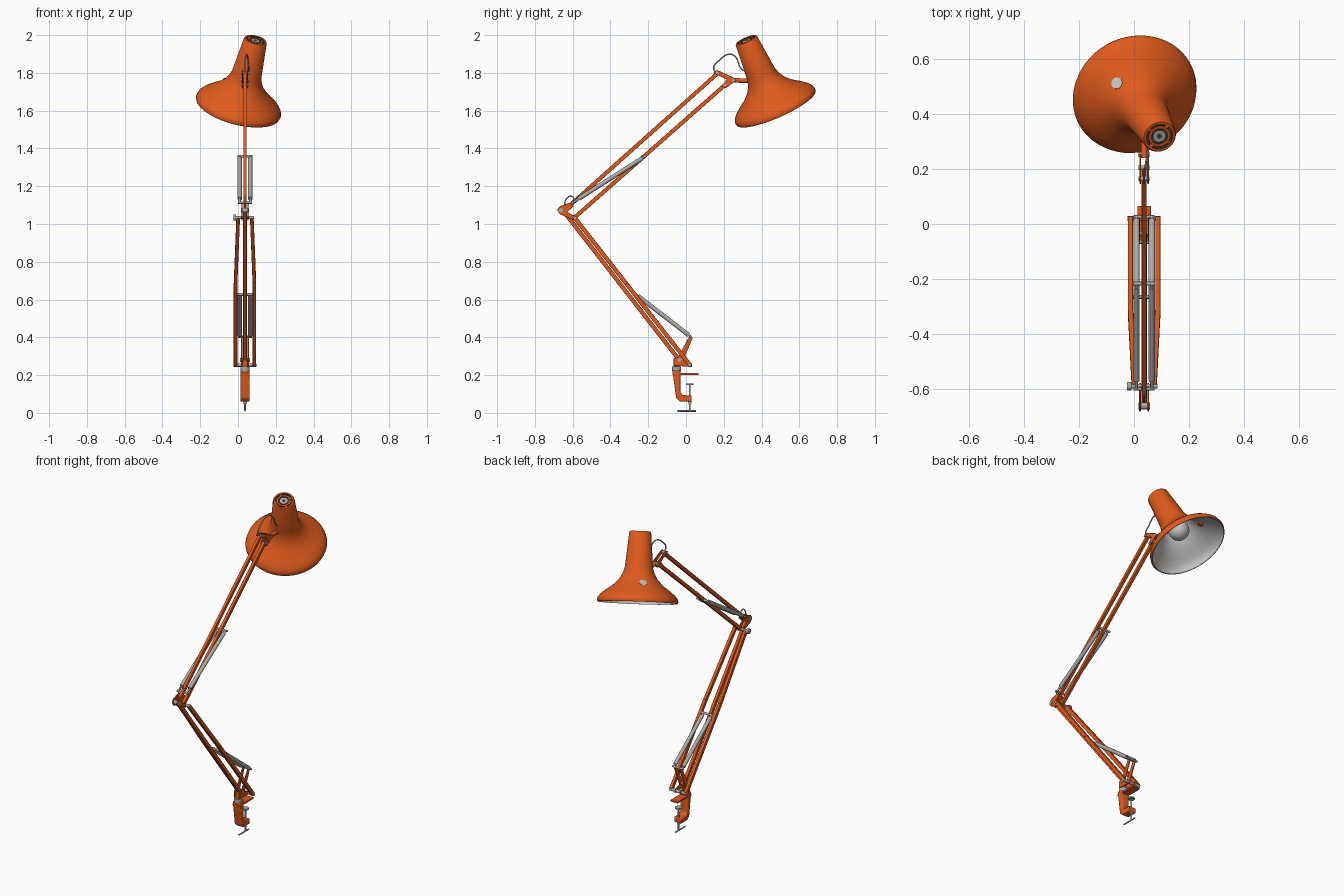
import bpy, bmesh, math
from mathutils import Vector, Matrix

if "Cube" in bpy.data.objects:
    bpy.data.objects.remove(bpy.data.objects["Cube"])

CX = 0.037          # x of the arm's centre plane
made = []


def material(name, rgb):
    m = bpy.data.materials.new(name)
    m.use_nodes = True
    m.diffuse_color = (*rgb, 1)
    m.node_tree.nodes["Principled BSDF"].inputs["Base Color"].default_value = (*rgb, 1)
    return m


ORANGE = material("orange_paint", (0.75, 0.105, 0.012))
STEEL = material("grey_steel", (0.42, 0.42, 0.41))
WHITE = material("white_enamel", (0.56, 0.55, 0.54))
DARK = material("dark_plastic", (0.06, 0.05, 0.045))


def finish(name, bm, mats, bevel=0):
    bmesh.ops.recalc_face_normals(bm, faces=bm.faces)
    mesh = bpy.data.meshes.new(name)
    bm.to_mesh(mesh)
    bm.free()
    ob = bpy.data.objects.new(name, mesh)
    bpy.context.collection.objects.link(ob)
    for m in mats:
        mesh.materials.append(m)
    if bevel:
        mod = ob.modifiers.new("Soft edges", 'BEVEL')
        mod.width, mod.segments = bevel, 2
    made.append(ob)
    return ob


def frame(p, q):
    """Matrix at the middle of p-q, z along it and x kept sideways."""
    z = (q - p).normalized()
    ref = Vector((1, 0, 0)) if abs(z.x) < 0.9 else Vector((0, 1, 0))
    y = z.cross(ref).normalized()
    rot = Matrix((y.cross(z), y, z)).transposed().to_4x4()
    return Matrix.Translation((p + q) / 2) @ rot


def beam(name, p, q, w, h, mat=ORANGE):
    p, q = Vector(p), Vector(q)
    bm = bmesh.new()
    size = Matrix.Diagonal((w, h, (q - p).length, 1))
    bmesh.ops.create_cube(bm, size=1, matrix=frame(p, q) @ size)
    return finish(name, bm, [mat], 0.002)


def rod(name, p, q, r, mat=STEEL, sides=20):
    p, q = Vector(p), Vector(q)
    bm = bmesh.new()
    bmesh.ops.create_cone(bm, cap_ends=True, segments=sides, radius1=r, radius2=r,
                          depth=(q - p).length, matrix=frame(p, q))
    return finish(name, bm, [mat])


def axle(name, y, z, half, r, mat=STEEL):
    return rod(name, (CX - half, y, z), (CX + half, y, z), r, mat)


def plate(name, outline, x, thick, bevel=0.002):
    """Side outline of (y, z) points, extruded across x."""
    bm = bmesh.new()
    face = bm.faces.new([bm.verts.new((x - thick / 2, y, z)) for y, z in outline])
    ext = bmesh.ops.extrude_face_region(bm, geom=[face])
    bmesh.ops.translate(bm, vec=(thick, 0, 0),
                        verts=[v for v in ext["geom"] if isinstance(v, bmesh.types.BMVert)])
    return finish(name, bm, [ORANGE], bevel)


def wire(name, pts, r):
    """Round steel wire along a smooth path."""
    cu = bpy.data.curves.new(name, 'CURVE')
    cu.dimensions = '3D'
    cu.bevel_depth, cu.bevel_resolution = r, 2
    cu.resolution_u = 6
    sp = cu.splines.new('BEZIER')
    sp.bezier_points.add(len(pts) - 1)
    for k, p in zip(sp.bezier_points, pts):
        k.co = p
        k.handle_left_type = k.handle_right_type = 'AUTO'
    tmp = bpy.data.objects.new(name + "_path", cu)
    bpy.context.collection.objects.link(tmp)
    dg = bpy.context.evaluated_depsgraph_get()
    mesh = bpy.data.meshes.new_from_object(tmp.evaluated_get(dg))
    bpy.data.objects.remove(tmp)
    mesh.materials.clear()
    mesh.materials.append(STEEL)
    ob = bpy.data.objects.new(name, mesh)
    bpy.context.collection.objects.link(ob)
    made.append(ob)


def spring(name, p, q, start):
    """Close-wound spring as a smooth barrel with thin hook ends."""
    p, q = Vector(p), Vector(q)
    rod(name, p.lerp(q, start), p.lerp(q, .96), 0.0115)
    rod(name + "_hook", p, q, 0.006, sides=12)


# Table clamp
plate("clamp_body", [(-.072, .225), (-.03, .225), (-.03, .112), (-.018, .094), (.03, .092),
                     (.03, .06), (-.034, .06), (-.052, .078)], CX, 0.05, bevel=0.005)
plate("clamp_top_jaw", [(-.072, .2), (.066, .2), (.066, .211), (-.072, .211)], CX, 0.05)
rod("clamp_screw", (CX, .02, .012), (CX, .02, .15), 0.005)
rod("clamp_pad", (CX, .02, .147), (CX, .02, .155), 0.02)
rod("clamp_nut", (CX, .02, .05), (CX, .02, .062), 0.01)
rod("clamp_handle", (CX, -.045, .01), (CX, .052, .01), 0.004)
rod("swivel_collar", (CX, -.05, .222), (CX, -.05, .245), 0.024)
rod("swivel_post", (CX, -.05, .243), (CX, -.05, .28), 0.016, ORANGE)

# Base bracket
for s in (-1, 1):
    plate("base_bracket", [(-.065, .25), (.032, .243), (.032, .262), (-.015, .277),
                           (.036, .398), (.02, .41), (-.042, .295), (-.065, .29)],
          CX + s * .018, 0.007)
axle("base_rear_axle", .02, .253, .06, 0.009)
axle("base_front_axle", -.035, .28, .026, 0.010)
axle("base_spring_axle", .026, .403, .038, 0.006)

# Lower arm: one centre bar and a pair of tapering side bars
beam("lower_centre_bar", (CX, -.032, .275), (CX, -.65, 1.07), 0.019, 0.022)
foot, top = Vector((0, .02, .255)), Vector((0, -.59, 1.034))
for s in (-1, 1):
    knots = [foot + Vector((CX + s * .05, 0, 0)),
             foot.lerp(top, .55) + Vector((CX + s * .05, 0, 0)),
             top + Vector((CX + s * .036, 0, 0))]
    for a, b in zip(knots, knots[1:]):
        beam("lower_side_bar", a, b, 0.019, 0.022)

# Elbow
for s in (-1, 1):
    plate("elbow_plate", [(-.682, 1.075), (-.668, 1.094), (-.615, 1.112), (-.594, 1.095),
                          (-.628, 1.064), (-.578, 1.034), (-.588, 1.018), (-.668, 1.052)],
          CX + s * .015, 0.006)
axle("elbow_front_pin", -.662, 1.073, .021, 0.012)
axle("elbow_axle", -.59, 1.034, .048, 0.008)
axle("elbow_spring_axle", -.6, 1.113, .038, 0.006)
rod("elbow_knob", (CX - .062, -.59, 1.034), (CX - .047, -.59, 1.034), 0.016, sides=12)
wire("elbow_cable", [(CX, -.645, 1.09), (CX, -.632, 1.135), (CX, -.605, 1.147),
                     (CX, -.585, 1.115)], 0.0035)

# Upper arm
beam("upper_top_bar", (CX, -.63, 1.085), (CX, .17, 1.8), 0.018, 0.021)
beam("upper_bottom_bar", (CX, -.59, 1.034), (CX, .205, 1.735), 0.018, 0.021)

# Springs and their cross pins
for s in (-1, 1):
    x = CX + s * .028
    spring("lower_spring", (x, .026, .403), (x, -.265, .627), .04)
    spring("upper_spring", (x, -.6, 1.113), (x, -.217, 1.358), .08)
axle("lower_spring_pin", -.265, .627, .04, 0.007)
axle("upper_spring_pin", -.217, 1.358, .04, 0.007)

# Head bracket
for s in (-1, 1):
    plate("head_bracket", [(.145, 1.8), (.165, 1.815), (.25, 1.776), (.265, 1.76),
                           (.25, 1.748), (.21, 1.718), (.19, 1.73), (.215, 1.765)],
          CX + s * .014, 0.006)
axle("head_top_pin", .165, 1.8, .02, 0.008)
axle("head_bottom_pin", .205, 1.735, .02, 0.008)
axle("head_tilt_pin", .252, 1.762, .02, 0.009)
rod("head_stem", (CX, .24, 1.762), (CX, .335, 1.757), 0.012, ORANGE)

# Shade: revolved outer skin, vented cap and enamelled lining
UP = Vector((.093, -.159, .36)).normalized()
RIM = Vector((0, .477, 1.614))
SHADE = Matrix.Translation(RIM) @ UP.to_track_quat('Z', 'Y').to_matrix().to_4x4()
outer = [(.227, 0), (.231, .01), (.226, .028), (.21, .047), (.182, .07), (.141, .1),
         (.108, .135), (.09, .167), (.08, .2), (.062, .399), (.058, .405)]
cap = [(.049, .405), (.049, .395), (.041, .395), (.041, .403), (.03, .403), (.03, .395),
       (.024, .395), (.024, .402), (0, .402)]
lining = [(0, .22), (.07, .22)] + [(r - .005, t) for r, t in reversed(outer[:9])]


def revolve(name, pts, mats, rule):
    bm = bmesh.new()
    vs = [bm.verts.new((r, 0, t)) for r, t in pts]
    edges = [bm.edges.new(e) for e in zip(vs, vs[1:])]
    bmesh.ops.spin(bm, geom=vs + edges, axis=(0, 0, 1), cent=(0, 0, 0),
                   angle=math.tau, steps=56, use_duplicate=False)
    bmesh.ops.remove_doubles(bm, verts=bm.verts, dist=1e-5)
    for f in bm.faces:
        c = f.calc_center_median()
        f.material_index = rule(math.hypot(c.x, c.y), c.z)
    bm.transform(SHADE)
    return finish(name, bm, mats)


def cap_colour(r, t):
    if r < .0235 and t > .39:
        return 1
    return 2 if r < .05 and t < .401 else 0


revolve("shade", outer + cap, [ORANGE, STEEL, DARK], cap_colour)
revolve("shade_lining", lining + [outer[0]], [WHITE], lambda r, t: 0)
for i in range(4):
    d = Vector((math.cos(i * math.pi / 2 + .4), math.sin(i * math.pi / 2 + .4), 0))
    beam("cap_spoke", SHADE @ (d * .036 + Vector((0, 0, .399))),
         SHADE @ (d * .053 + Vector((0, 0, .399))), 0.012, 0.009)
rod("cap_socket_hole", SHADE @ Vector((0, 0, .4)), SHADE @ Vector((0, 0, .403)), 0.009, DARK)

# Bulb
bm = bmesh.new()
bmesh.ops.create_uvsphere(bm, u_segments=32, v_segments=16, radius=.06,
                          matrix=SHADE @ Matrix.Translation((0, 0, .125)))
finish("bulb", bm, [WHITE])
rod("bulb_neck", SHADE @ Vector((0, 0, .16)), SHADE @ Vector((0, 0, .222)), 0.03, WHITE)

# Pale spot on the shade wall with an orange stud behind it
side = Vector((-.085, .076, .0555)).normalized()
spot, out = RIM + UP * .11 + side * .1305, (side * .73 + UP * .68).normalized()
rod("shade_spot", spot - out * .003, spot + out * .003, 0.021, WHITE)
rod("shade_spot_stud", spot - out * .014, spot - out * .002, 0.014, ORANGE)

# Cable from the arm into the shade
wire("head_cable", [(CX, .16, 1.8), (CX, .146, 1.825), (CX, .178, 1.868), (CX + .008, .23, 1.899),
                    (CX + .013, .262, 1.885), (CX + .02, .294, 1.82), (CX + .02, .34, 1.8)],
     0.0038)

# Smooth round parts, keep hard edges
bpy.ops.object.select_all(action='DESELECT')
for ob in made:
    ob.select_set(True)
bpy.context.view_layer.objects.active = made[0]
bpy.ops.object.shade_smooth_by_angle(angle=math.radians(40))
